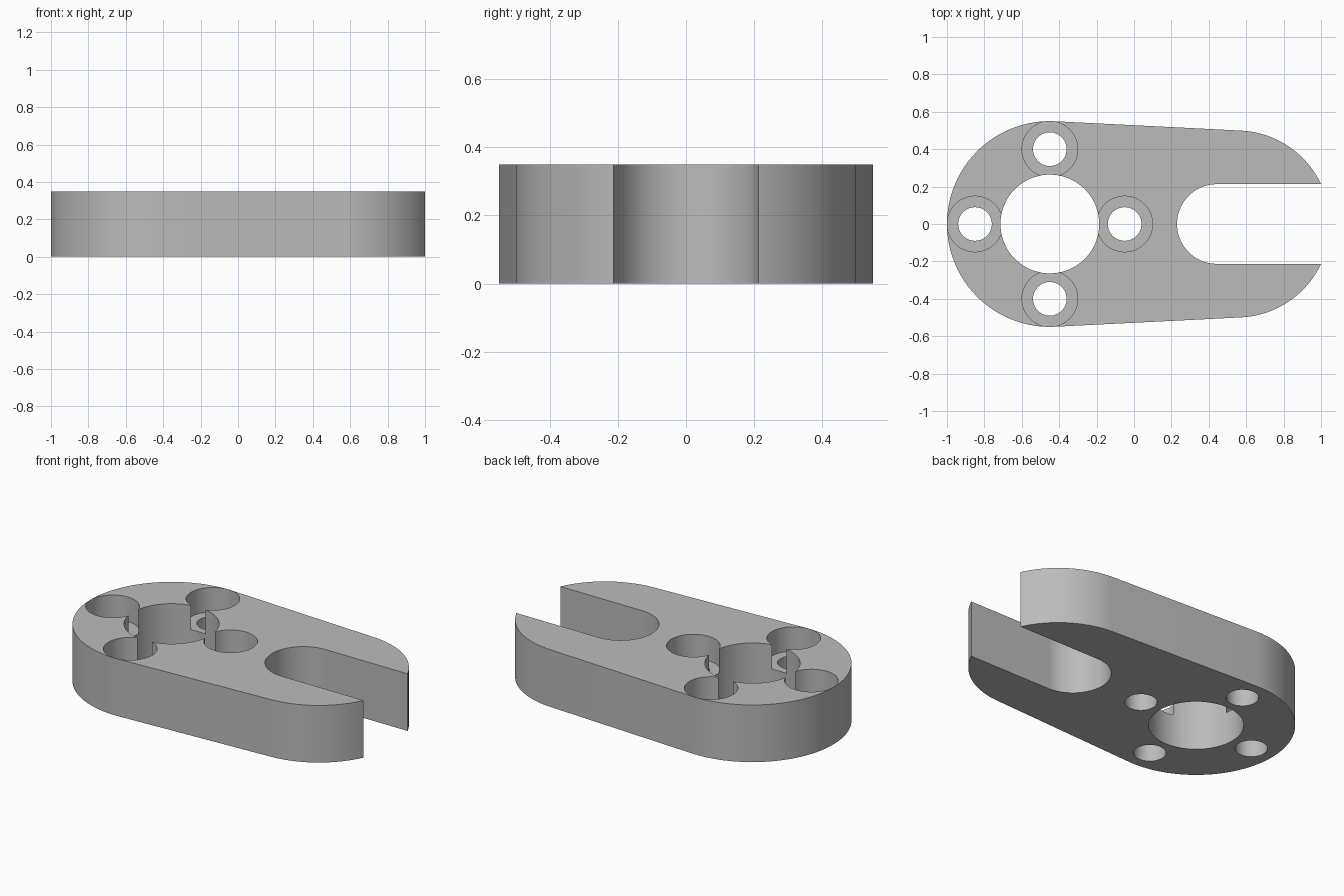
import bpy, bmesh
from math import sin, cos, pi, acos, radians

cube = bpy.data.objects.get("Cube")
if cube:
    bpy.data.objects.remove(cube)

HEIGHT = 0.35
FLOOR = 0.2          # level of the counterbore floors
HUB_X, HUB_R = -0.45, 0.55
TIP_X, TIP_R = 0.548, 0.5
BORE_R, BOLT_R, SINK_R, BOLT_RING = 0.264, 0.09, 0.149, 0.4
SLOT_X, SLOT_R = 0.443, 0.213

grey = bpy.data.materials.new("plain grey")
grey.use_nodes = True
colour = (0.5, 0.5, 0.5, 1)
grey.diffuse_color = colour
grey.node_tree.nodes["Principled BSDF"].inputs["Base Color"].default_value = colour


def arc(x, y, r, start, end, steps):
    angles = [start + (end - start) * i / steps for i in range(steps + 1)]
    return [(x + r * cos(a), y + r * sin(a)) for a in angles]


def prism(name, outline, bottom, top):
    """Extrude a counter-clockwise outline between two heights."""
    bm = bmesh.new()
    base = bm.faces.new([bm.verts.new((x, y, bottom)) for x, y in outline])
    walls = bmesh.ops.extrude_face_region(bm, geom=[base])["geom"]
    for v in walls:
        if isinstance(v, bmesh.types.BMVert):
            v.co.z = top
    bmesh.ops.recalc_face_normals(bm, faces=bm.faces)
    mesh = bpy.data.meshes.new(name)
    bm.to_mesh(mesh)
    bm.free()
    mesh.materials.append(grey)
    obj = bpy.data.objects.new(name, mesh)
    bpy.context.collection.objects.link(obj)
    return obj


def cut(target, cutter):
    cutter.hide_render = True
    mod = target.modifiers.new("cut", "BOOLEAN")
    mod.operation, mod.solver, mod.object = "DIFFERENCE", "EXACT", cutter
    bpy.context.view_layer.objects.active = target
    bpy.ops.object.modifier_apply(modifier=mod.name)
    bpy.data.objects.remove(cutter)


def drill(target, x, y, r, bottom, steps):
    circle = arc(x, y, r, 0, 2 * pi, steps)[:-1]
    cut(target, prism("drill", circle, bottom, HEIGHT + 0.1))


# Tapered plate: two round ends joined by tangent sides
tangent = acos((HUB_R - TIP_R) / (TIP_X - HUB_X))
outline = (arc(TIP_X, 0, TIP_R, -tangent, tangent, 48)
           + arc(HUB_X, 0, HUB_R, tangent, 2 * pi - tangent, 64))
plate = prism("slotted_plate", outline, 0, HEIGHT)

# Open slot with a round inner end
slot = arc(SLOT_X, 0, SLOT_R, pi / 2, 3 * pi / 2, 40)
slot += [(1.2, -SLOT_R), (1.2, SLOT_R)]
cut(plate, prism("slot", slot, -0.1, HEIGHT + 0.1))

# Central bore, then four counterbored bolt holes around it
drill(plate, HUB_X, 0, BORE_R, -0.1, 72)
for i in range(4):
    x = HUB_X + BOLT_RING * cos(i * pi / 2)
    y = BOLT_RING * sin(i * pi / 2)
    drill(plate, x, y, SINK_R, FLOOR, 48)
    drill(plate, x, y, BOLT_R, -0.1, 40)

plate.select_set(True)
bpy.context.view_layer.objects.active = plate
bpy.ops.object.shade_smooth_by_angle(angle=radians(30))
